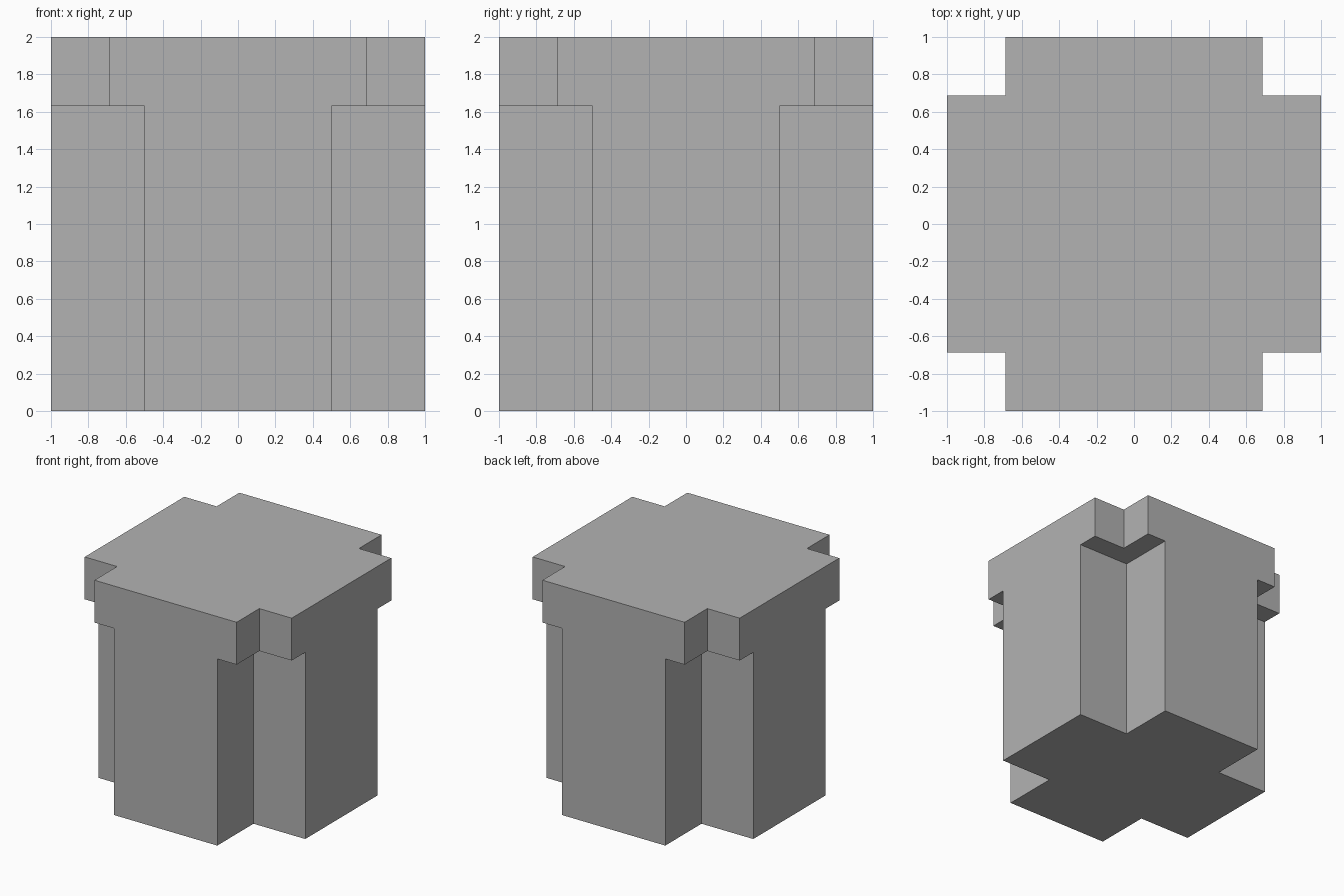
import bpy
import bmesh
from mathutils import Matrix, Vector

if "Cube" in bpy.data.objects:
    bpy.data.objects.remove(bpy.data.objects["Cube"])

OUT = 1.0      # outer reach of every arm
LEG = 0.5      # half width of the column arms
CAP = 0.687    # half width of the cap arms
LEDGE = 1.63   # height of the cap underside
TOP = 2.0

bm = bmesh.new()


def face(points, turn=Matrix.Identity(3)):
    bm.faces.new([bm.verts.new(turn @ Vector(p)) for p in points])


def cross(w, z):
    """Outline of a plus shape with arm half width w."""
    corner = [(OUT, w, z), (w, w, z), (w, OUT, z)]
    return [Matrix.Rotation(i * 1.5707963268, 3, 'Z') @ Vector(p)
            for i in range(4) for p in corner]


def notch(w, z0, z1, turn):
    """Two walls of one inner corner."""
    for a, b in (((OUT, w), (w, w)), ((w, w), (w, OUT))):
        face([(*a, z0), (*b, z0), (*b, z1), (*a, z1)], turn)


# Plus-shaped bottom and top
face(cross(LEG, 0)[::-1])
face(cross(CAP, TOP))

# Each quarter: T-shaped side, column notch, cap notch, ledge underside
for i in range(4):
    turn = Matrix.Rotation(i * 1.5707963268, 3, 'Z')
    face([(-LEG, -OUT, 0), (LEG, -OUT, 0), (LEG, -OUT, LEDGE), (CAP, -OUT, LEDGE),
          (CAP, -OUT, TOP), (-CAP, -OUT, TOP), (-CAP, -OUT, LEDGE), (-LEG, -OUT, LEDGE)], turn)
    notch(LEG, 0, LEDGE, turn)
    notch(CAP, LEDGE, TOP, turn)
    face([(x, y, LEDGE) for x, y in ((LEG, OUT), (CAP, OUT), (CAP, CAP),
                                     (OUT, CAP), (OUT, LEG), (LEG, LEG))], turn)

# Weld into one closed solid
bmesh.ops.remove_doubles(bm, verts=bm.verts, dist=1e-4)
bmesh.ops.recalc_face_normals(bm, faces=bm.faces)
mesh = bpy.data.meshes.new("cross_pillar")
bm.to_mesh(mesh)
bm.free()

grey = bpy.data.materials.new("grey")
grey.diffuse_color = (0.448, 0.448, 0.448, 1)
grey.use_nodes = True
grey.node_tree.nodes["Principled BSDF"].inputs["Base Color"].default_value = grey.diffuse_color
mesh.materials.append(grey)
bpy.context.collection.objects.link(bpy.data.objects.new("cross_pillar", mesh))
